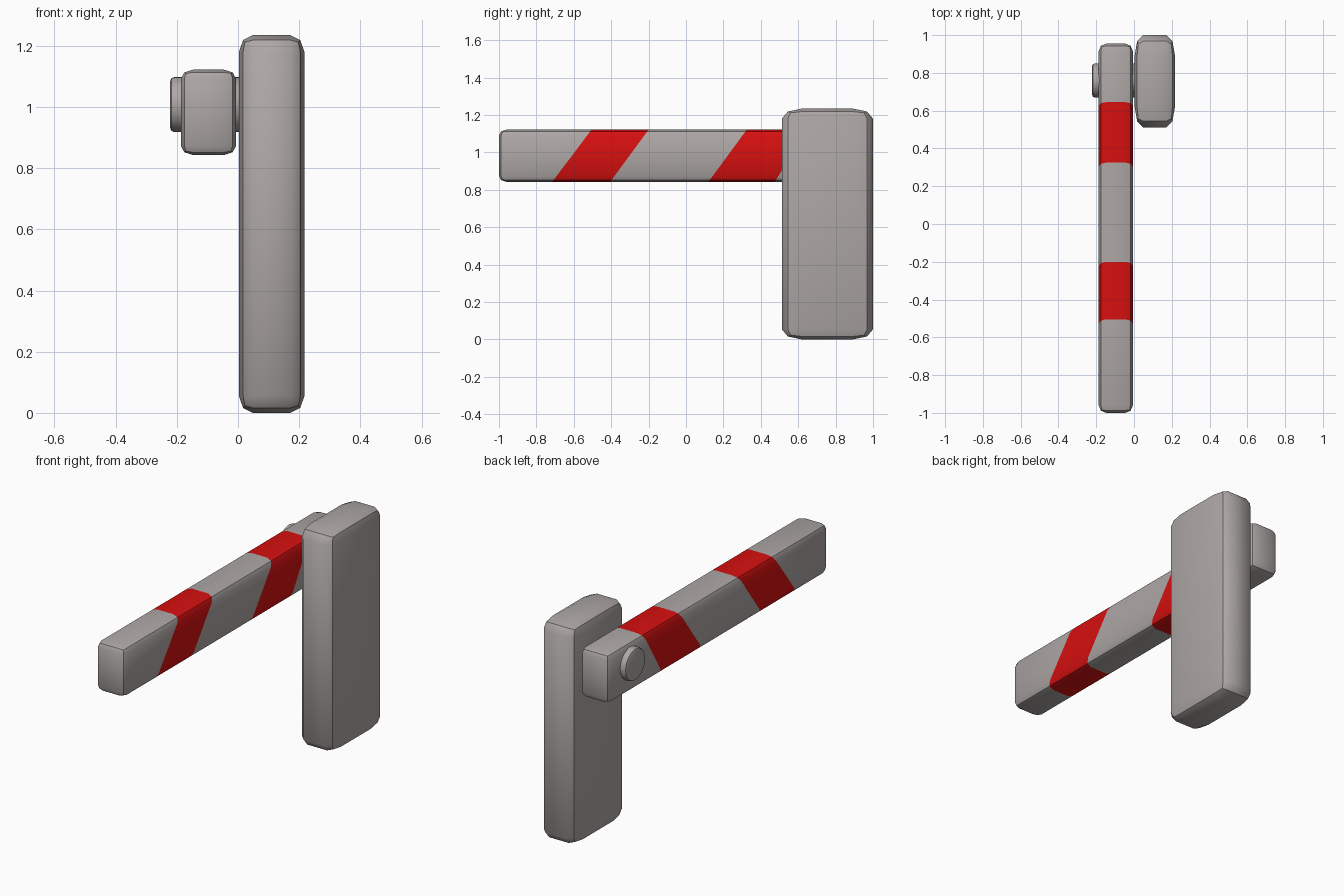
import bpy, bmesh, math
from mathutils import Vector, Matrix

cube = bpy.data.objects.get("Cube")
if cube:
    bpy.data.objects.remove(cube)


def material(name, color):
    m = bpy.data.materials.new(name)
    m.use_nodes = True
    m.diffuse_color = (*color, 1)
    m.node_tree.nodes["Principled BSDF"].inputs["Base Color"].default_value = (*color, 1)
    return m


grey = material("warm grey", (0.42, 0.39, 0.38))
red = material("signal red", (0.68, 0.005, 0.005))


def crease(bm):
    """Smooth faces, keeping the strong bends sharp."""
    bm.normal_update()
    for f in bm.faces:
        f.smooth = True
    for e in bm.edges:
        e.smooth = e.calc_face_angle(0) < math.radians(35)


def finish(bm, name, mats):
    mesh = bpy.data.meshes.new(name)
    bm.normal_update()
    bm.to_mesh(mesh)
    bm.free()
    for m in mats:
        mesh.materials.append(m)
    obj = bpy.data.objects.new(name, mesh)
    bpy.context.collection.objects.link(obj)
    return obj


def rounded_box(low, high, bevel):
    """Box from low to high with a different bevel width on each axis."""
    low, high, bevel = Vector(low), Vector(high), Vector(bevel)
    bm = bmesh.new()
    bmesh.ops.create_cube(bm, size=1)
    size = [(h - l) / b for l, h, b in zip(low, high, bevel)]
    bmesh.ops.scale(bm, vec=size, verts=bm.verts)
    bmesh.ops.bevel(bm, geom=bm.edges[:], offset=1, segments=2,
                    profile=0.5, affect='EDGES')
    crease(bm)
    bmesh.ops.scale(bm, vec=bevel, verts=bm.verts)
    bmesh.ops.translate(bm, vec=(low + high) / 2, verts=bm.verts)
    return bm


# Upright post
post = rounded_box((0.003, 0.512, 0), (0.217, 1.0, 1.235), (0.046, 0.11, 0.055))
finish(post, "post", [grey])

# Barrier arm, cut along the slanted stripe borders
z_low, z_high = 0.843, 1.122
arm = rounded_box((-0.187, -1.0, z_low), (-0.006, 0.955, z_high), (0.04, 0.04, 0.03))
stripes = [((-0.715, -0.505), (-0.405, -0.2)), ((0.12, 0.325), (0.475, 0.645))]


def border_y(border, z):
    return border[0] + (border[1] - border[0]) * (z - z_low) / (z_high - z_low)


for stripe in stripes:
    for bottom, top in stripe:
        bmesh.ops.bisect_plane(
            arm, geom=arm.verts[:] + arm.edges[:] + arm.faces[:],
            plane_co=(0, bottom, z_low),
            plane_no=(0, z_high - z_low, bottom - top))
for f in arm.faces:
    c = f.calc_center_median()
    f.material_index = int(any(border_y(a, c.z) < c.y < border_y(b, c.z)
                               for a, b in stripes))
finish(arm, "barrier_arm", [grey, red])

# Pivot pin through the arm into the post
pin = bmesh.new()
bmesh.ops.create_cone(pin, cap_ends=True, segments=32, radius1=0.09,
                      radius2=0.09, depth=0.242)
rims = [e for e in pin.edges if abs(e.verts[0].co.z - e.verts[1].co.z) < 0.001]
bmesh.ops.bevel(pin, geom=rims, offset=0.014, segments=2, profile=0.5, affect='EDGES')
crease(pin)
bmesh.ops.transform(pin, verts=pin.verts,
                    matrix=Matrix.Translation((-0.101, 0.76, 1.008))
                    @ Matrix.Rotation(math.pi / 2, 4, 'Y'))
finish(pin, "pivot_pin", [grey])
